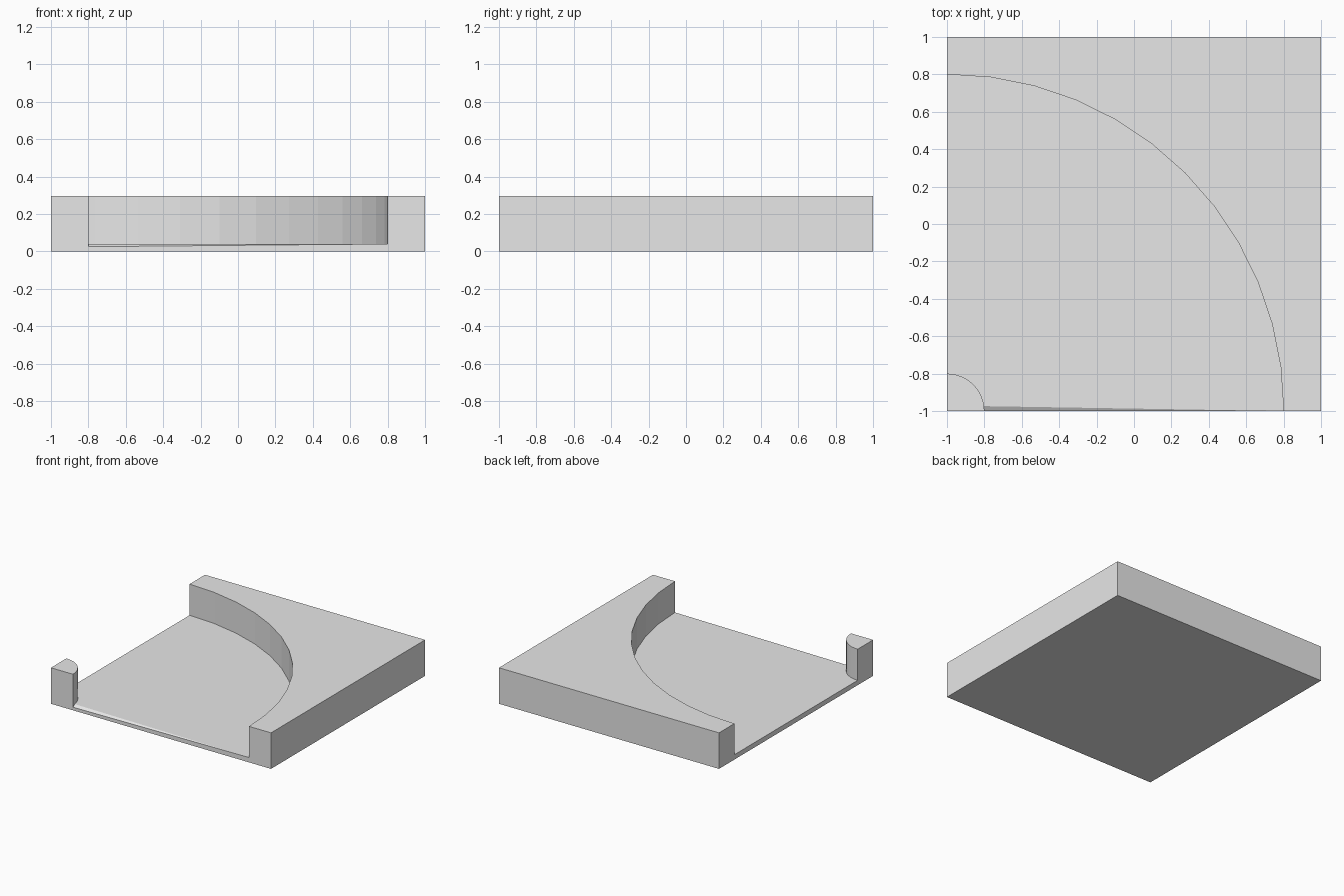
import bpy
import bmesh
from math import sin, cos, pi

if "Cube" in bpy.data.objects:
    bpy.data.objects.remove(bpy.data.objects["Cube"], do_unlink=True)

TOP, FLOOR, DIP = 0.296, 0.04, 0.025
OUTER, INNER, STEPS = 1.8, 0.2, 12

grey = bpy.data.materials.new("plain grey")
grey.use_nodes = True
grey.diffuse_color = (0.8, 0.8, 0.8, 1)
grey.node_tree.nodes["Principled BSDF"].inputs["Base Color"].default_value = (0.8, 0.8, 0.8, 1)


def arc(radius, z):
    """Quarter circle round the front right corner, from the front edge to the side edge."""
    angles = [pi / 2 * i / STEPS for i in range(STEPS + 1)]
    return [(-1 + radius * cos(a), -1 + radius * sin(a), z) for a in angles]


bm = bmesh.new()


def face(points):
    bm.faces.new([bm.verts.new(p) for p in points])


outer_top, outer_low = arc(OUTER, TOP), arc(OUTER, FLOOR)
inner_top, inner_low = arc(INNER, TOP), arc(INNER, FLOOR)
# The post's front foot dips slightly below the floor
inner_low[0] = (inner_low[0][0], -1, DIP)

# Raised tops of the outer block and the corner post
face(outer_top + [(-1, 1, TOP), (1, 1, TOP), (1, -1, TOP)])
face(inner_top + [(-1, -1, TOP)])

# Curved walls
for high, low in ((outer_top, outer_low), (inner_top, inner_low)):
    for i in range(STEPS):
        face([high[i], high[i + 1], low[i + 1], low[i]])

# Sunken floor, with a sliver running down to the dip
face(outer_low + inner_low[:0:-1])
face([outer_low[0], inner_low[1], inner_low[0]])

# Notched outer sides (front and right)
for end in (0, -1):
    corner = (1, -1) if end == 0 else (-1, 1)
    face([(-1, -1, 0), (*corner, 0), (*corner, TOP), outer_top[end], outer_low[end],
          inner_low[end], inner_top[end], (-1, -1, TOP)])

# Plain outer sides (back and left) and underside
for a in ((1, -1), (-1, 1)):
    face([(*a, 0), (1, 1, 0), (1, 1, TOP), (*a, TOP)])
face([(-1, -1, 0), (-1, 1, 0), (1, 1, 0), (1, -1, 0)])

bmesh.ops.remove_doubles(bm, verts=bm.verts, dist=0.0001)
bmesh.ops.recalc_face_normals(bm, faces=bm.faces)

mesh = bpy.data.meshes.new("curved_corner_tile")
bm.to_mesh(mesh)
bm.free()
mesh.materials.append(grey)
tile = bpy.data.objects.new("curved_corner_tile", mesh)
bpy.context.collection.objects.link(tile)
